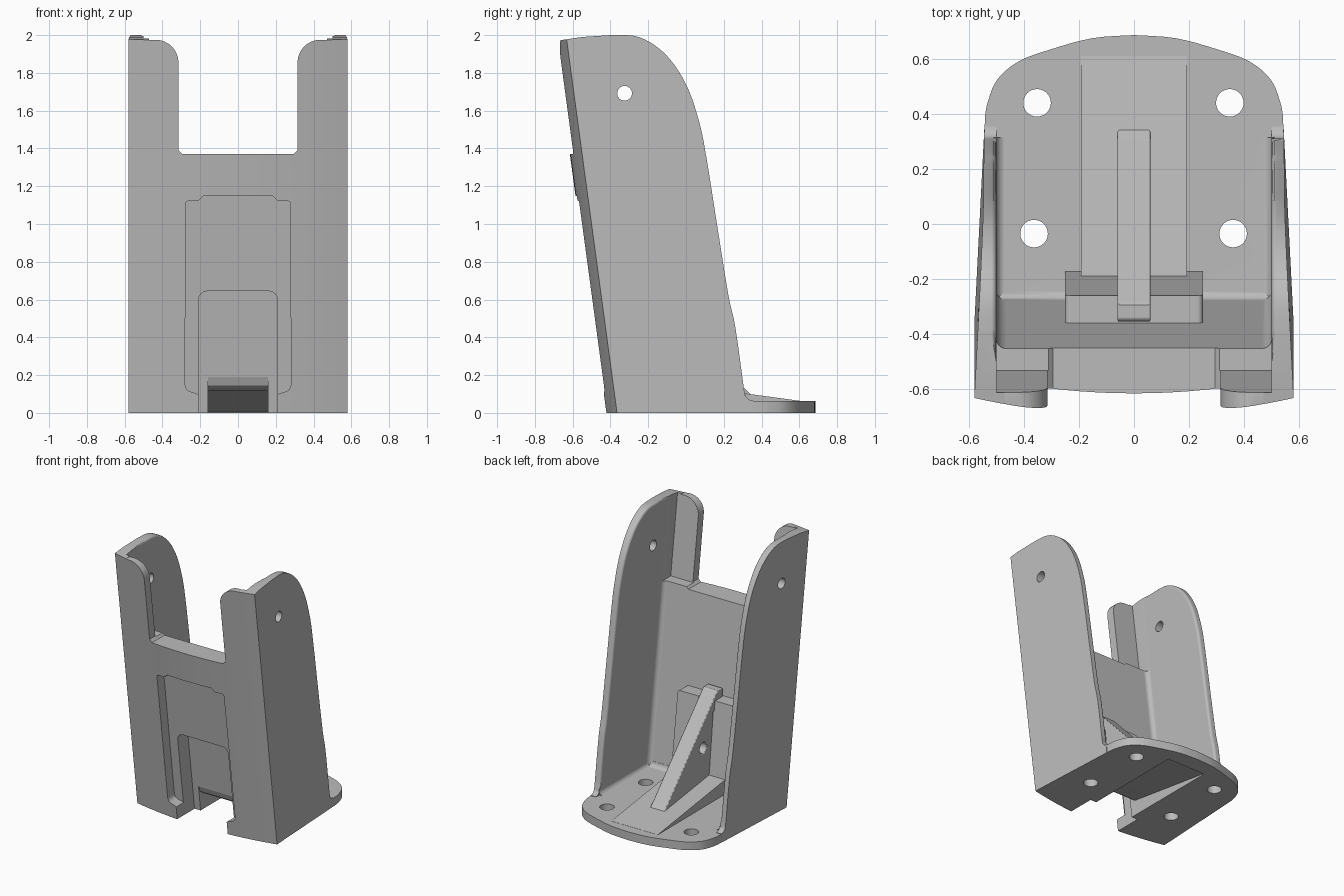
import bpy, bmesh, math

LEAN = 0.135          # the whole front leans forward with height
if "Cube" in bpy.data.objects:
    bpy.data.objects.remove(bpy.data.objects["Cube"])

grey = bpy.data.materials.new("mid_grey")
grey.use_nodes = True
grey.diffuse_color = (0.5, 0.5, 0.5, 1)
bsdf = grey.node_tree.nodes["Principled BSDF"]
bsdf.inputs["Base Color"].default_value = (0.5, 0.5, 0.5, 1)
bsdf.inputs["Roughness"].default_value = 0.6


def prism(name, pts, axis, a, b, lean=True):
    """Extrude a 2D outline along an axis from a to b, then lean it."""
    place = {"x": lambda p, t: (t, p[0], p[1]),
             "y": lambda p, t: (p[0], t, p[1]),
             "z": lambda p, t: (p[0], p[1], t)}[axis]
    bm = bmesh.new()
    rings = [[bm.verts.new(place(p, t)) for p in pts] for t in (a, b)]
    bm.faces.new(rings[0])
    bm.faces.new(rings[1][::-1])
    for i in range(len(pts)):
        j = (i + 1) % len(pts)
        bm.faces.new((rings[0][i], rings[1][i], rings[1][j], rings[0][j]))
    if lean:
        for v in bm.verts:
            v.co.y -= LEAN * v.co.z
    bmesh.ops.recalc_face_normals(bm, faces=bm.faces)
    me = bpy.data.meshes.new(name)
    bm.to_mesh(me)
    bm.free()
    me.materials.append(grey)
    ob = bpy.data.objects.new(name, me)
    bpy.context.collection.objects.link(ob)
    return ob


def combine(target, tool, op="DIFFERENCE"):
    """Apply a boolean and discard the tool."""
    tool.hide_render = True
    mod = target.modifiers.new("cut", "BOOLEAN")
    mod.operation, mod.object, mod.solver = op, tool, "EXACT"
    bpy.context.view_layer.objects.active = target
    bpy.ops.object.modifier_apply(modifier=mod.name)
    bpy.data.objects.remove(tool)


def arc(cx, cy, r, start, end, n=8):
    angles = [math.radians(start + (end - start) * i / n) for i in range(n + 1)]
    return [(cx + r * math.cos(t), cy + r * math.sin(t)) for t in angles]


def mirrored(half):
    """Close a right-hand outline with its mirror image."""
    return half + [(-x, y) for x, y in reversed(half)]


def rounded(w, z0, z1, r):
    """Outline, wide 2w, with rounded upper corners."""
    return mirrored([(w, z0)] + arc(w - r, z1 - r, r, 0, 90, 6))


def smooth_path(pts, steps=5):
    """Catmull-Rom curve through the points."""
    out = []
    ext = [pts[0]] + pts + [pts[-1]]
    for a, b, c, d in zip(ext, ext[1:], ext[2:], ext[3:]):
        for i in range(steps):
            t = i / steps
            out.append(tuple(0.5 * (2 * q + (r - p) * t + (2 * p - 5 * q + 4 * r - s) * t * t
                       + (3 * q - p - 3 * r + s) * t ** 3) for p, q, r, s in zip(a, b, c, d)))
    return out + [pts[-1]]


# Channel-shaped shell: bowed front panel and two tapering side walls
front = []
for i in range(25):
    x = -0.58 + 1.16 * i / 24
    front.append((x, -0.365 - 0.065 * (1 - (x / 0.58) ** 2)))
inner = [(0.5, 0.8)] + arc(0.465, -0.23, 0.035, 0, -90, 5)
plan = front + [(0.5205, 0.8)] + inner + [(-x, y) for x, y in reversed(inner)] + [(-0.5205, 0.8)]
bracket = prism("bracket_shell", plan, "z", 0, 2.1)

# Side outline trims the walls
back_edge = smooth_path([(-0.4, 2.0), (-0.25, 1.99), (-0.11, 1.9), (0.0, 1.74), (0.07, 1.54),
                         (0.11, 1.34), (0.17, 0.96), (0.225, 0.62), (0.26, 0.46), (0.305, 0.14)])
side = [(-0.9, 0), (-0.9, 1.945), (-0.685, 1.97), (-0.55, 1.99)] + back_edge
side += arc(0.355, 0.11, 0.045, 180, 270, 5) + [(0.355, 0)]
combine(bracket, prism("side_trim", side, "x", -1, 1, False), "INTERSECT")

# Round the inner rim of the walls
bm = bmesh.new()
bm.from_mesh(bracket.data)
rim = [e for e in bm.edges if len(e.link_faces) == 2 and e.calc_face_angle(0) > 1
       and all(abs(abs(v.co.x) - 0.5) < 0.001 and v.co.z > 0.12 for v in e.verts)]
bmesh.ops.bevel(bm, geom=rim, offset=0.018, segments=3, profile=0.5, affect="EDGES")
bm.to_mesh(bracket.data)
bm.free()

# Thinner upper arms and the notch between them
combine(bracket, prism("arm_thinning", rounded(0.499, 1.385, 2.3, 0.02), "y", -0.345, -0.15))
notch = mirrored([(0.295, 1.37), (0.315, 1.39)] + arc(0.435, 1.855, 0.12, 180, 90, 8)
                 + [(0.47, 1.975), (0.47, 2.3)])
combine(bracket, prism("notch", notch, "y", -0.7, -0.1))

# Base plate with a rounded back
plate = [(0.56, -0.3), (0.545, 0.31), (0.54, 0.4)]
plate += smooth_path([(0.535, 0.43), (0.5, 0.52), (0.42, 0.59), (0.3, 0.635), (0.15, 0.675), (0.0, 0.686)], 4)
outline = plate[:-1] + [(0, 0.686)] + [(-x, y) for x, y in reversed(plate[:-1])]
combine(bracket, prism("base_plate", outline, "z", 0, 0.062, False), "UNION")

# Fillets where the floor meets walls and front panel
for s in (1, -1):
    cove = [(s * 0.51, 0.05), (s * 0.51, 0.097)]
    cove += [(s * x, z) for x, z in arc(0.465, 0.097, 0.036, 0, -90, 5)] + [(s * 0.465, 0.05)]
    combine(bracket, prism("floor_cove", cove, "y", -0.28, 0.315, False), "UNION")
cove = [(-0.3, 0.05), (-0.3, 0.1)] + arc(-0.238, 0.1, 0.039, 180, 270, 5) + [(-0.238, 0.05)]
combine(bracket, prism("front_cove", cove, "x", -0.505, 0.505, False), "UNION")

# Sloping floor hump and the housing behind the front pocket
hump = [(-0.28, 0.01), (-0.28, 0.183), (0.61, 0.063), (0.61, 0.01)]
combine(bracket, prism("floor_hump", hump, "x", -0.193, 0.193, False), "UNION")
combine(bracket, prism("pocket_housing", rounded(0.25, 0.01, 0.7, 0.02), "y", -0.3, -0.165), "UNION")

# Front recess, with stepped top and lugs at its foot
recess = mirrored([(0.19, -0.1), (0.19, 0.02)] + arc(0.235, 0.06, 0.045, 200, 110, 4)
                  + arc(0.24, 0.15, 0.04, -60, 0, 4)
                  + arc(0.26, 1.105, 0.018, 0, 90, 4) + [(0.21, 1.123), (0.185, 1.148)])
combine(bracket, prism("front_recess", recess, "y", -0.7, -0.335))
combine(bracket, prism("deep_pocket", rounded(0.21, -0.1, 0.645, 0.05), "y", -0.5, -0.215))

# Sloping channel under the floor
under = [(-0.35, -0.1), (-0.35, 0.19), (-0.238, 0.19), (-0.22, 0.145), (-0.18, 0.117),
         (0.56, 0.005), (0.56, -0.1)]
combine(bracket, prism("under_channel", under, "x", -0.16, 0.16, False))

# Bolt holes in the base and pin holes in the walls
for x, y in ((-0.352, 0.44), (0.348, 0.44), (-0.363, -0.035), (0.36, -0.035)):
    combine(bracket, prism("bolt_hole", arc(x, y, 0.05, 0, 348.75, 31), "z", -0.1, 0.2, False))
combine(bracket, prism("pin_hole", arc(-0.325, 1.692, 0.039, 0, 345, 23), "x", -1, 1, False))

# Diagonal rib with a cross hole
rib_side = [(-0.35, 0.69), (-0.355, 0.75), (-0.345, 0.765), (-0.295, 0.765), (-0.28, 0.755),
            (0.29, 0.15), (0.345, 0.095), (0.345, 0.08), (-0.19, 0.15), (-0.24, 0.62)]
rib = prism("support_rib", rib_side, "x", -0.06, 0.06, False)
combine(rib, prism("rib_hole", arc(-0.12, 0.4, 0.04, 0, 345, 23), "x", -0.3, 0.3, False))
bevel = rib.modifiers.new("soft_edges", "BEVEL")
bevel.width, bevel.segments, bevel.limit_method = 0.006, 2, "ANGLE"
bevel.angle_limit = math.radians(50)

# Shading
for ob in (bracket, rib):
    bpy.ops.object.select_all(action="DESELECT")
    ob.select_set(True)
    bpy.context.view_layer.objects.active = ob
    bpy.ops.object.shade_smooth_by_angle(angle=math.radians(32))
    ob.modifiers.new("even_normals", "WEIGHTED_NORMAL").keep_sharp = True
